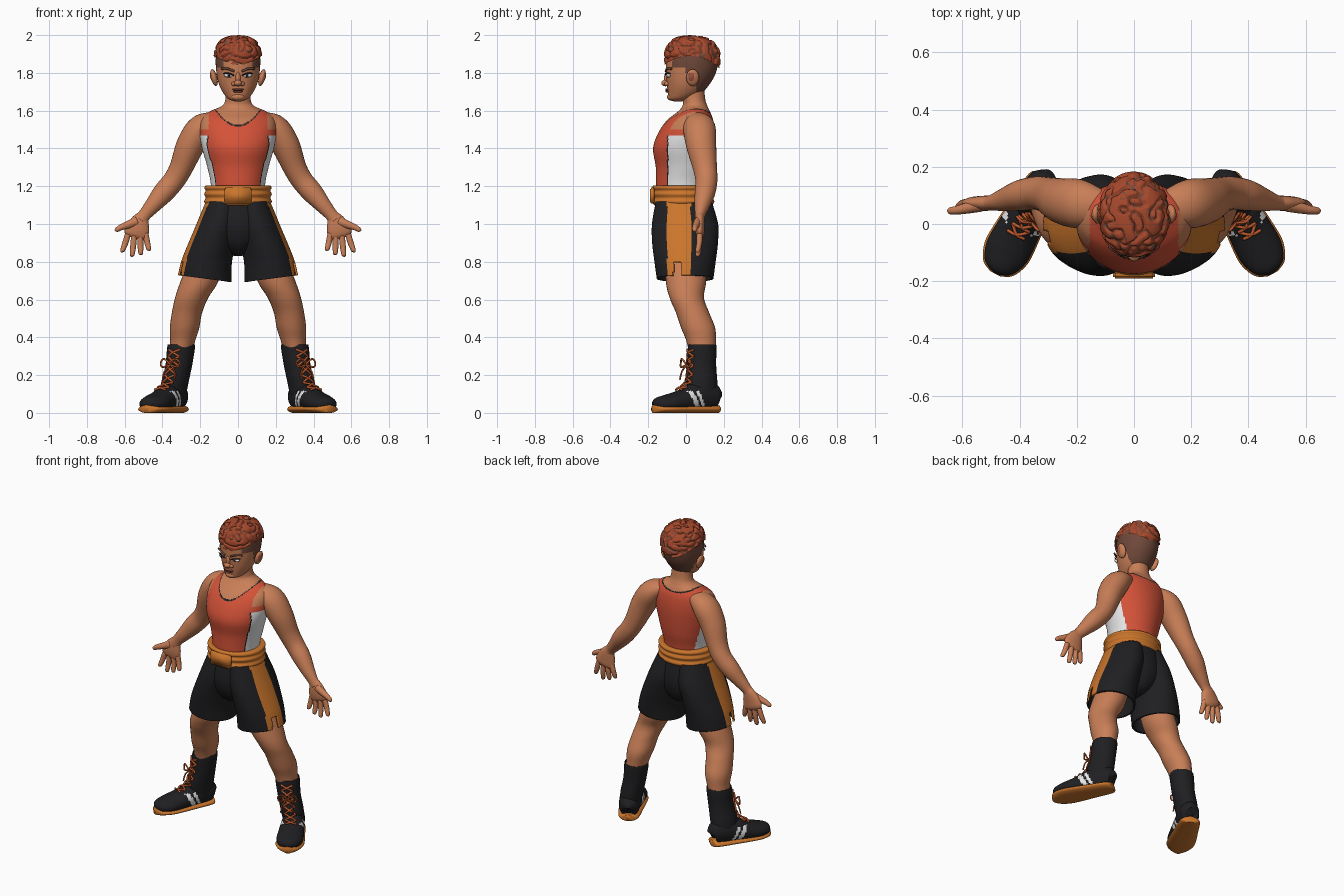
import bpy, bmesh, math
from mathutils import Vector, Matrix, noise

cube = bpy.data.objects.get("Cube")
if cube:
    bpy.data.objects.remove(cube)

COLOURS = {
    "skin": (0.58, 0.21, 0.095), "red_cloth": (0.66, 0.085, 0.04),
    "orange_cloth": (0.60, 0.18, 0.025), "black_cloth": (0.014, 0.014, 0.016),
    "white_cloth": (0.8, 0.8, 0.8), "hair_red": (0.38, 0.065, 0.025),
    "shaved_brown": (0.16, 0.065, 0.042), "lip_brown": (0.36, 0.10, 0.06),
    "lace_orange": (0.52, 0.10, 0.025),
}
MATS = {}
for label, rgb in COLOURS.items():
    m = bpy.data.materials.new(label)
    m.use_nodes = True
    m.diffuse_color = (*rgb, 1)
    m.node_tree.nodes["Principled BSDF"].inputs["Base Color"].default_value = (*rgb, 1)
    MATS[label] = m


def finish(name, bm, paint, mirror=False, xf=None):
    """Paint faces by rule (None removes a face), then make the object."""
    rule = paint if callable(paint) else (lambda c: paint)
    me = bpy.data.meshes.new(name)
    slots, gone = [], []
    bmesh.ops.recalc_face_normals(bm, faces=bm.faces[:])
    for f in bm.faces:
        mat = rule(f.calc_center_median())
        if mat is None:
            gone.append(f)
            continue
        if mat not in slots:
            slots.append(mat)
            me.materials.append(MATS[mat])
        f.material_index = slots.index(mat)
        f.smooth = True
    bmesh.ops.delete(bm, geom=gone, context="FACES")
    if xf:
        bm.transform(xf)
    bm.to_mesh(me)
    bm.free()
    ob = bpy.data.objects.new(name, me)
    bpy.context.collection.objects.link(ob)
    if mirror:
        ob.modifiers.new("mirror", "MIRROR").use_mirror_merge = False
    return ob


def spline(keys, steps):
    """Smooth in-between rows through the key rows."""
    out = []
    for i in range(len(keys) - 1):
        rows = [keys[max(i - 1, 0)], keys[i], keys[i + 1], keys[min(i + 2, len(keys) - 1)]]
        for s in range(steps):
            t = s / steps
            out.append([b + 0.5 * t * (c - a + t * (2*a - 5*b + 4*c - d + t * (3*(b - c) + d - a)))
                        for a, b, c, d in zip(*rows)])
    return out + [list(keys[-1])]


def loft(name, keys, paint, steps=8, segs=32, ref=None, mirror=False, xf=None,
         warp=None, caps=True):
    """Skin of ellipses (x, y, z, radius, radius); level, or square to the path if ref is given."""
    rows = spline(keys, steps)
    bm = bmesh.new()
    rings = []
    for i, row in enumerate(rows):
        c, u, v = Vector(row[:3]), Vector((1, 0, 0)), Vector((0, 1, 0))
        if ref:
            t = Vector(rows[min(i + 1, len(rows) - 1)][:3]) - Vector(rows[max(i - 1, 0)][:3])
            t.normalize()
            u = (Vector(ref) - t * t.dot(Vector(ref))).normalized()
            v = t.cross(u)
        ring = []
        for k in range(segs):
            a = math.tau * k / segs
            p = c + u * (row[3] * math.cos(a)) + v * (row[4] * math.sin(a))
            ring.append(bm.verts.new(warp(p) if warp else p))
        rings.append(ring)
    for r, q in zip(rings, rings[1:]):
        for k in range(segs):
            bm.faces.new((r[k], r[(k + 1) % segs], q[(k + 1) % segs], q[k]))
    if caps:
        bm.faces.new(rings[0])
        bm.faces.new(rings[-1])
    return finish(name, bm, paint, mirror, xf)


def cord(name, pts, r, paint, ref=(0, 1, 0), **kw):
    return loft(name, [(*p, r, r) for p in pts], paint, 4, 8, ref, **kw)


def blob(name, paint, loc, radii, tilt=0, mirror=False):
    bm = bmesh.new()
    bmesh.ops.create_uvsphere(bm, u_segments=20, v_segments=12, radius=1, matrix=Matrix.Translation(loc)
                              @ Matrix.Rotation(tilt, 4, "Y") @ Matrix.Diagonal((*radii, 1)))
    return finish(name, bm, paint, mirror)


# Torso with the tank top painted on
def torso_paint(c):
    x = abs(c.x)
    neck = 1.525 + 5.7 * x * x if c.y < 0.04 else 1.585 + 2 * x * x
    if c.z > neck:
        return "skin"
    if c.z > neck - 0.008:
        return "black_cloth"
    if x > 0.155 and c.z > 1.5:
        return "skin"
    if c.z < 1.47 and x > 0.08 and -0.1 < c.y < 0.07:
        return "black_cloth" if c.y < -0.094 else "white_cloth"
    return "red_cloth"


loft("torso", [(0, -.015, 1.08, .15, .135), (0, -.018, 1.2, .143, .14), (0, -.01, 1.3, .162, .15),
               (0, -.012, 1.4, .19, .162), (0, .002, 1.48, .202, .15), (0, .022, 1.55, .195, .122),
               (0, .042, 1.595, .15, .085), (0, .047, 1.625, .085, .066), (0, .042, 1.66, .067, .06),
               (0, .035, 1.73, .064, .06)], torso_paint, 14, 128)


# Head with shaved sides
def head_paint(c):
    edge = -0.075 if c.z > 1.83 else 0.0 if c.z > 1.77 else 0.055
    return "shaved_brown" if c.z > 1.69 and c.y > edge else "skin"


loft("head", [(0, -.045, 1.648, .012, .015), (0, -.035, 1.66, .048, .055), (0, -.008, 1.69, .076, .088),
              (0, .012, 1.74, .101, .113), (0, .026, 1.8, .114, .132), (0, .033, 1.87, .118, .138),
              (0, .035, 1.93, .108, .125), (0, .03, 1.97, .06, .07), (0, .03, 1.98, .01, .01)],
     head_paint, 10, 80)


# Curly hair cap
def curl(p):
    return abs(noise.noise(p * 26))


def hair_warp(p):
    return p + (p - Vector((0, .03, 1.86))).normalized() * (0.012 * min(1, curl(p) * 4) - 0.002)


def hair_paint(c):
    if c.z < 1.89 - 2.6 * (c.y - 0.02) ** 2:
        return None
    return "shaved_brown" if curl(c) < 0.035 else "hair_red"


loft("hair", [(0, .04, 1.79, .112, .13), (0, .034, 1.85, .117, .138), (0, .033, 1.91, .117, .138),
              (0, .03, 1.96, .094, .11), (0, .025, 1.983, .055, .065), (0, .025, 1.99, .006, .006)],
     hair_paint, 18, 128, warp=hair_warp)

# Face
blob("nose_bridge", "skin", (0, -.1, 1.772), (.014, .016, .035))
blob("nose_tip", "skin", (0, -.108, 1.746), (.021, .023, .017))
blob("nostrils", "skin", (.021, -.099, 1.742), (.014, .016, .012), mirror=True)
blob("chin", "skin", (0, -.078, 1.673), (.036, .022, .02))
blob("upper_lip", "lip_brown", (0, -.1, 1.712), (.033, .01, .006))
blob("lower_lip", "lip_brown", (0, -.098, 1.701), (.028, .011, .006))
blob("mouth_line", "black_cloth", (0, -.102, 1.7065), (.033, .008, .0015))
blob("eyes", "white_cloth", (.05, -.092, 1.786), (.024, .012, .011), -.1, True)
blob("irises", "shaved_brown", (.048, -.1, 1.786), (.0095, .006, .0095), 0, True)
blob("pupils", "black_cloth", (.048, -.104, 1.786), (.005, .004, .005), 0, True)
cord("eyelids", [(.022, -.105, 1.786), (.045, -.106, 1.797), (.078, -.084, 1.797)], .0035,
     "black_cloth", mirror=True)
cord("eyebrows", [(.02, -.107, 1.808), (.055, -.1, 1.822), (.088, -.077, 1.822)], .006,
     "shaved_brown", mirror=True)
blob("ears", "skin", (.127, .035, 1.775), (.017, .034, .046), .25, True)
blob("ear_hollows", "lip_brown", (.139, .03, 1.778), (.008, .018, .026), .25, True)

# Arms and hands
loft("arms", [(.11, .055, 1.555, .06, .04), (.19, .07, 1.51, .085, .073), (.25, .08, 1.42, .08, .075),
              (.3, .1, 1.3, .064, .062), (.34, .108, 1.23, .058, .058), (.395, .1, 1.165, .054, .056),
              (.45, .085, 1.1, .041, .043), (.493, .075, 1.05, .028, .034), (.515, .072, 1.02, .026, .036)],
     "skin", ref=(0, 1, 0), mirror=True)
loft("palms", [(.497, .075, 1.055, .022, .025), (.515, .073, 1.02, .026, .046), (.53, .072, .98, .026, .062),
               (.541, .074, .945, .022, .064), (.547, .075, .925, .01, .045)],
     "skin", ref=(0, 1, 0), mirror=True)
FINGERS = {"little": (.49, .95, .472, .858), "ring": (.518, .94, .515, .836),
           "middle": (.55, .937, .56, .828), "index": (.583, .945, .612, .85)}
for label, (x0, z0, x1, z1) in FINGERS.items():
    mx, mz = (x0 + x1) / 2, (z0 + z1) / 2
    loft(label + "_fingers", [(x0, .072, z0, .016, .016), (mx, .07, mz, .015, .016),
                              (x1, .062, z1 + .008, .012, .012), (x1, .06, z1, .003, .003)],
         "skin", 5, 14, (0, 1, 0), True)
loft("thumbs", [(.535, .065, 1.015, .022, .026), (.585, .055, .995, .019, .02), (.62, .048, .982, .015, .016),
                (.643, .046, .968, .012, .012), (.65, .046, .962, .003, .003)],
     "skin", 5, 14, (0, 1, 0), True)

# Belt with padded ridges and a buckle plate
ridges = [(1.095, .16), (1.105, .172), (1.12, .179), (1.138, .171), (1.158, .179), (1.176, .171),
          (1.19, .178), (1.203, .172), (1.205, .15)]
loft("belt", [(0, -.015, z, r, r - .014) for z, r in ridges], "orange_cloth", 4, 64)
bm = bmesh.new()
bmesh.ops.create_cube(bm, size=1, matrix=Matrix.Translation((0, -.178, 1.15)) @ Matrix.Diagonal((.145, .025, .085, 1)))
bmesh.ops.bevel(bm, geom=bm.edges[:], offset=.006, segments=2, affect="EDGES")
finish("belt_buckle", bm, "orange_cloth")


# Shorts: seat, then legs with side stripes and a notch in each hem
def shorts_paint(c):
    side = c.x > 0.09 + (1.12 - c.z) * 0.22
    if side and -0.068 < c.y < -0.028 and c.z < 0.80:
        return None
    if side and -0.1 < c.y < 0.025:
        return "orange_cloth"
    return "black_cloth"


def hem_tilt(p):
    k = max(0, min(1, (0.95 - p.z) / 0.2))
    return p + Vector((0, 0, k * 0.13 * (p.x - 0.17)))


loft("shorts_seat", [(0, -.01, 1.12, .165, .15), (0, -.008, 1.0, .18, .165), (0, -.005, .91, .14, .145),
                     (0, 0, .85, .06, .1), (0, 0, .83, .02, .04)], "black_cloth", 8, 64)
shorts = loft("shorts_legs", [(.075, -.012, 1.12, .095, .148), (.105, -.005, 1.0, .115, .175),
                              (.138, -.005, .9, .123, .174), (.165, -.005, .8, .132, .162),
                              (.176, -.005, .71, .142, .15)],
              shorts_paint, 14, 96, mirror=True, warp=hem_tilt, caps=False)
solid = shorts.modifiers.new("cloth", "SOLIDIFY")
solid.thickness = 0.01

# Bare legs
loft("legs", [(.15, 0, .86, .09, .11), (.203, 0, .7, .1, .107), (.245, .004, .61, .088, .091),
              (.27, .035, .53, .08, .088), (.283, .064, .45, .078, .09), (.293, .08, .38, .066, .078),
              (.31, .09, .28, .055, .065)], "skin", mirror=True)

# Boots, shaped toe-forward and then turned outwards
BOOT = Matrix.Translation((.345, .09, 0)) @ Matrix.Rotation(math.radians(28), 4, "Z")
loft("boot_shafts", [(-.042, .017, .345, .06, .065), (-.042, .017, .362, .07, .074), (-.04, .016, .34, .073, .077),
                     (-.03, .01, .25, .069, .077), (-.01, 0, .15, .068, .085), (0, 0, .06, .06, .08)],
     "black_cloth", mirror=True, xf=BOOT)


def boot_paint(c):
    band = c.y + 0.5 * c.z
    if abs(c.x) > 0.045 and c.z < 0.115 and (-.065 < band < -.035 or -.02 < band < 0.0):
        return "white_cloth"
    return "black_cloth"


foot = [(0, .087, .07, .015, .025), (0, .077, .075, .05, .06), (0, .03, .085, .062, .08),
        (0, -.05, .08, .069, .078), (0, -.13, .062, .077, .06), (0, -.21, .05, .079, .048),
        (0, -.27, .045, .056, .036), (0, -.293, .04, .018, .015)]
loft("boot_feet", foot, boot_paint, 10, 48, (1, 0, 0), True, BOOT,
     lambda p: Vector((p.x, p.y, max(p.z, .015))))
loft("boot_soles", [(0, y * 1.02, .02, r * 1.07, .022) for _, y, _, r, _ in foot], "orange_cloth",
     6, 24, (1, 0, 0), True, BOOT, lambda p: Vector((p.x, p.y, max(p.z, 0))))

# Criss-cross laces and bows
rows = spline([(-.038, -.06, .335), (-.03, -.067, .25), (-.012, -.088, .16), (0, -.15, .122)], 2)
for i, (a, b) in enumerate(zip(rows, rows[1:])):
    for s in (-1, 1):
        mid = [(p + q) / 2 for p, q in zip(a, b)]
        cord(f"lace_{i}_{'outer' if s > 0 else 'inner'}",
             [(a[0] - s * .034, a[1] + .006, a[2]), (mid[0], mid[1] - .008, mid[2] + .004),
              (b[0] + s * .034, b[1] + .006, b[2])], .006, "lace_orange", mirror=True, xf=BOOT)
for s in (-1, 1):
    x, y, z = -.03, -.082, .255
    label = "outer" if s > 0 else "inner"
    cord("bow_loop_" + label, [(x, y, z), (x + s * .03, y - .012, z + .03), (x + s * .055, y - .005, z + .015),
                               (x + s * .045, y - .01, z - .012), (x, y, z)],
         .005, "lace_orange", mirror=True, xf=BOOT)
    cord("bow_tail_" + label, [(x, y, z), (x + s * .03, y - .012, z - .035), (x + s * .036, y - .022, z - .08)],
         .0045, "lace_orange", mirror=True, xf=BOOT)
